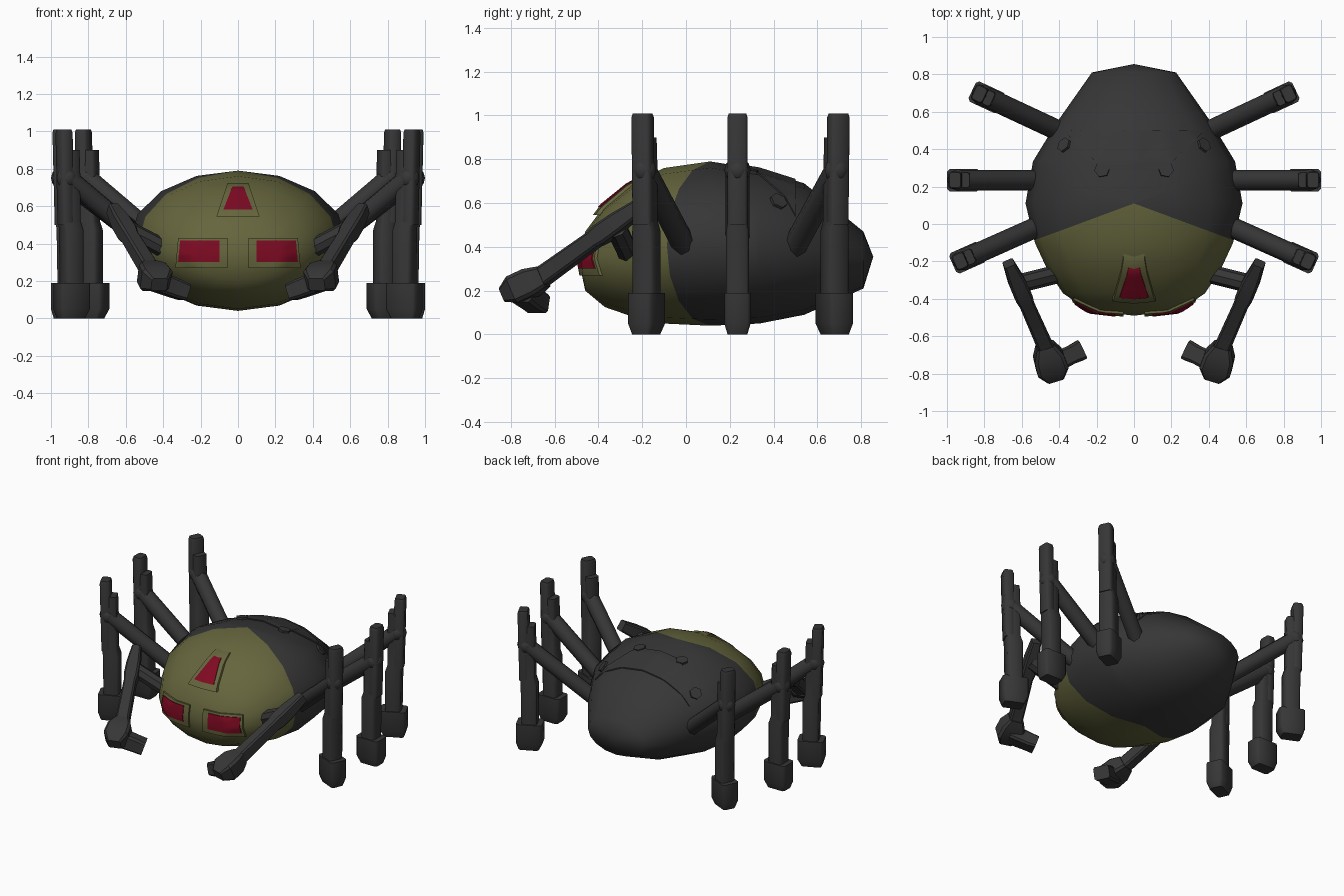
import bpy, bmesh, math
from mathutils import Vector, Matrix
from mathutils.bvhtree import BVHTree

if "Cube" in bpy.data.objects:
    bpy.data.objects.remove(bpy.data.objects["Cube"])

def mat(name, c):
    m = bpy.data.materials.new(name)
    m.diffuse_color = (*c, 1)
    m.use_nodes = True
    m.node_tree.nodes["Principled BSDF"].inputs["Base Color"].default_value = m.diffuse_color
    return m

GREY = mat("dark grey", (0.037, 0.037, 0.037))
GREEN = mat("olive green", (0.13, 0.13, 0.047))
RED = mat("deep red", (0.21, 0.003, 0.016))

def finish(bm, name, mats, angle=30):
    bmesh.ops.recalc_face_normals(bm, faces=bm.faces[:])
    me = bpy.data.meshes.new(name)
    bm.to_mesh(me)
    for m in mats:
        me.materials.append(m)
    ob = bpy.data.objects.new(name, me)
    bpy.context.collection.objects.link(ob)
    me.shade_smooth()
    me.set_sharp_from_angle(angle=math.radians(angle))
    return ob

def skin(bm, rings, cap=True):
    """Join equal-length vertex rings with quads."""
    n = len(rings[0])
    for a, b in zip(rings, rings[1:]):
        for i in range(n):
            j = (i + 1) % n
            bm.faces.new((a[i], a[j], b[j], b[i]))
    if cap:
        bm.faces.new(rings[0])
        bm.faces.new(rings[-1])

def stack(bm, secs, M, bev=.25):
    """Sections (z, x0, x1, half width) with chamfered corners, lofted upwards."""
    rings = []
    for z, a, b, w in secs:
        c = bev * w
        rings.append([bm.verts.new(M @ Vector((x, y, z))) for x, y in
                      ((a, c - w), (a + c, -w), (b - c, -w), (b, c - w),
                       (b, w - c), (b - c, w), (a + c, w), (a, w - c))])
    skin(bm, rings)

def along(a, b):
    d = Vector(b) - Vector(a)
    return Matrix.Translation(a) @ d.to_track_quat('Z', 'Y').to_matrix().to_4x4(), d.length

def rod(bm, a, b, r, n=8):
    M, L = along(a, b)
    bmesh.ops.create_cone(bm, cap_ends=True, segments=n, radius1=r, radius2=r,
                          depth=L, matrix=M @ Matrix.Translation((0, 0, L / 2)))

def beam(bm, a, b, secs):
    """Tapered box: secs are (fraction, half x, half y)."""
    M, L = along(a, b)
    stack(bm, [(t * L, -x, x, y) for t, x, y in secs], M)

# Body shell: rings of (y, half width, top z, bottom z)
RINGS = [(-.46, .25, .47, .2), (-.37, .38, .59, .125), (-.24, .465, .695, .08),
         (-.1, .53, .76, .05), (.11, .58, .79, .04), (.335, .54, .755, .05),
         (.54, .415, .69, .09), (.81, .225, .47, .21)]
N = 16
bm = bmesh.new()
rings = []
for y, w, t, b in RINGS:
    c, h = (t + b) / 2, (t - b) / 2
    rings.append([bm.verts.new((w * math.sin(2 * math.pi * i / N), y,
                  c + h * math.cos(2 * math.pi * i / N))) for i in range(N)])
skin(bm, rings, cap=False)
for ring, pole in ((rings[0], (0, -.49, .34)), (rings[-1], (0, .855, .355))):
    p = bm.verts.new(pole)
    for i in range(N):
        bm.faces.new((ring[i], ring[(i + 1) % N], p))
bmesh.ops.recalc_face_normals(bm, faces=bm.faces[:])
tree = BVHTree.FromBMesh(bm)
# Green face mask meets the grey shell along a V-shaped cut
for s in (1, -1):
    bmesh.ops.bisect_plane(bm, geom=bm.verts[:] + bm.edges[:] + bm.faces[:],
                           plane_co=(0, .11, 0), plane_no=(.37 * s, 1, 0))
for f in bm.faces:
    c = f.calc_center_median()
    f.material_index = 1 if c.y < .11 - .37 * abs(c.x) else 0
finish(bm, "body_shell", [GREY, GREEN], 60)

def plate(name, quad, lift, m, ray, sx=1, n=8, sink=.03):
    """Curved plate on the body: a 2D quad projected along the ray direction."""
    bm = bmesh.new()
    d = Vector(ray)
    q = [Vector((x * sx, -3, v) if d.y else (x * sx, v, 3)) for x, v in quad]
    top, low = [], []
    for i in range(n + 1):
        for j in range(n + 1):
            u, v = i / n, j / n
            o = q[0].lerp(q[1], u).lerp(q[3].lerp(q[2], u), v)
            hit = tree.ray_cast(o, d)[0]
            top.append(bm.verts.new(hit - d * lift))
            low.append(bm.verts.new(hit + d * sink))
    k = n + 1
    for i in range(n):
        for j in range(n):
            a = i * k + j
            bm.faces.new((top[a], top[a + 1], top[a + k + 1], top[a + k]))
    rim = [j for j in range(k)] + [i * k + n for i in range(1, k)] + \
          [n * k + j for j in range(n - 1, -1, -1)] + [i * k for i in range(n - 1, 0, -1)]
    skin(bm, [[top[i] for i in rim], [low[i] for i in rim]], cap=False)
    finish(bm, name, [m], 40)

# Eyes with raised sockets
FRONT, DOWN = (0, 1, 0), (0, 0, -1)
for s, side in ((1, "right"), (-1, "left")):
    plate(side + "_eye_socket", [(.055, .27), (.335, .27), (.32, .43), (.055, .43)], .013, GREEN, FRONT, s)
    plate(side + "_eye", [(.10, .302), (.32, .302), (.31, .415), (.10, .415)], .018, RED, FRONT, s)
plate("top_eye_socket", [(-.115, .545), (.115, .545), (.055, .725), (-.055, .725)], .022, GREEN, FRONT)
plate("top_eye", [(-.078, .582), (.078, .582), (.03, .705), (-.03, .705)], .027, RED, FRONT)

# Back panel and hexagonal studs
plate("back_panel", [(-.16, .29), (.16, .29), (.38, .50), (-.38, .50)], .008, GREY, DOWN, n=16)
bm = bmesh.new()
for x, y in ((.37, .42), (.17, .29)):
    for s in (1, -1):
        p, nrm = tree.ray_cast(Vector((x * s, y, 3)), Vector(DOWN))[:2]
        rod(bm, p - nrm * .02, p + nrm * .014, .042, 6)
finish(bm, "back_studs", [GREY])

# Walking legs: built in a radial plane, where x = 1 is the outer edge of the foot
LEGS = {"front": ((.485, 0), -24), "middle": ((.47, .235), 0), "rear": ((.385, .49), 25)}
for name, ((hx, hy), ang) in LEGS.items():
    for s, side in ((1, "right"), (-1, "left")):
        M = (Matrix.Scale(s, 4, (1, 0, 0)) @ Matrix.Translation((hx, hy, 0))
             @ Matrix.Rotation(math.radians(ang), 4, 'Z') @ Matrix.Translation((-.47, 0, 0)))
        bm = bmesh.new()
        stack(bm, [(0, .85, .985, .045), (.05, .825, 1, .06), (.19, .825, 1, .06)], M)     # foot
        stack(bm, [(.18, .86, .965, .052), (.47, .86, .97, .052), (.52, .875, .975, .044),
                   (.72, .875, .98, .044), (.9, .88, .96, .04)], M)                        # shin
        stack(bm, [(.5, .915, .98, .045), (.99, .922, .992, .046), (1.01, .927, .987, .04)], M)  # tip
        rod(bm, M @ Vector((.43, 0, .36)), M @ Vector((.935, 0, .75)), .055)               # thigh
        bmesh.ops.create_uvsphere(bm, u_segments=8, v_segments=6, radius=.06,
                                  matrix=M @ Matrix.Translation((.94, 0, .75)))            # knee
        finish(bm, f"{side}_{name}_leg", [GREY], 46)

# Front grasping arms
for s, side in ((1, "right"), (-1, "left")):
    P = lambda x, y, z: (x * s, y, z)
    bm = bmesh.new()
    rod(bm, P(.38, -.26, .365), P(.62, -.32, .49), .05)                                    # shoulder
    beam(bm, P(.67, -.21, .585), P(.45, -.71, .225),
         [(0, .03, .035), (.2, .045, .045), (.35, .047, .047), (.42, .04, .04), (1, .045, .045)])
    beam(bm, P(.475, -.65, .265), P(.42, -.83, .18),
         [(0, .05, .05), (.3, .08, .065), (.7, .085, .065), (1, .045, .035)])              # claw head
    beam(bm, P(.44, -.75, .20), P(.285, -.675, .14),
         [(0, .055, .055), (.7, .05, .05), (1, .055, .045)])                               # claw hook
    finish(bm, side + "_arm", [GREY])
